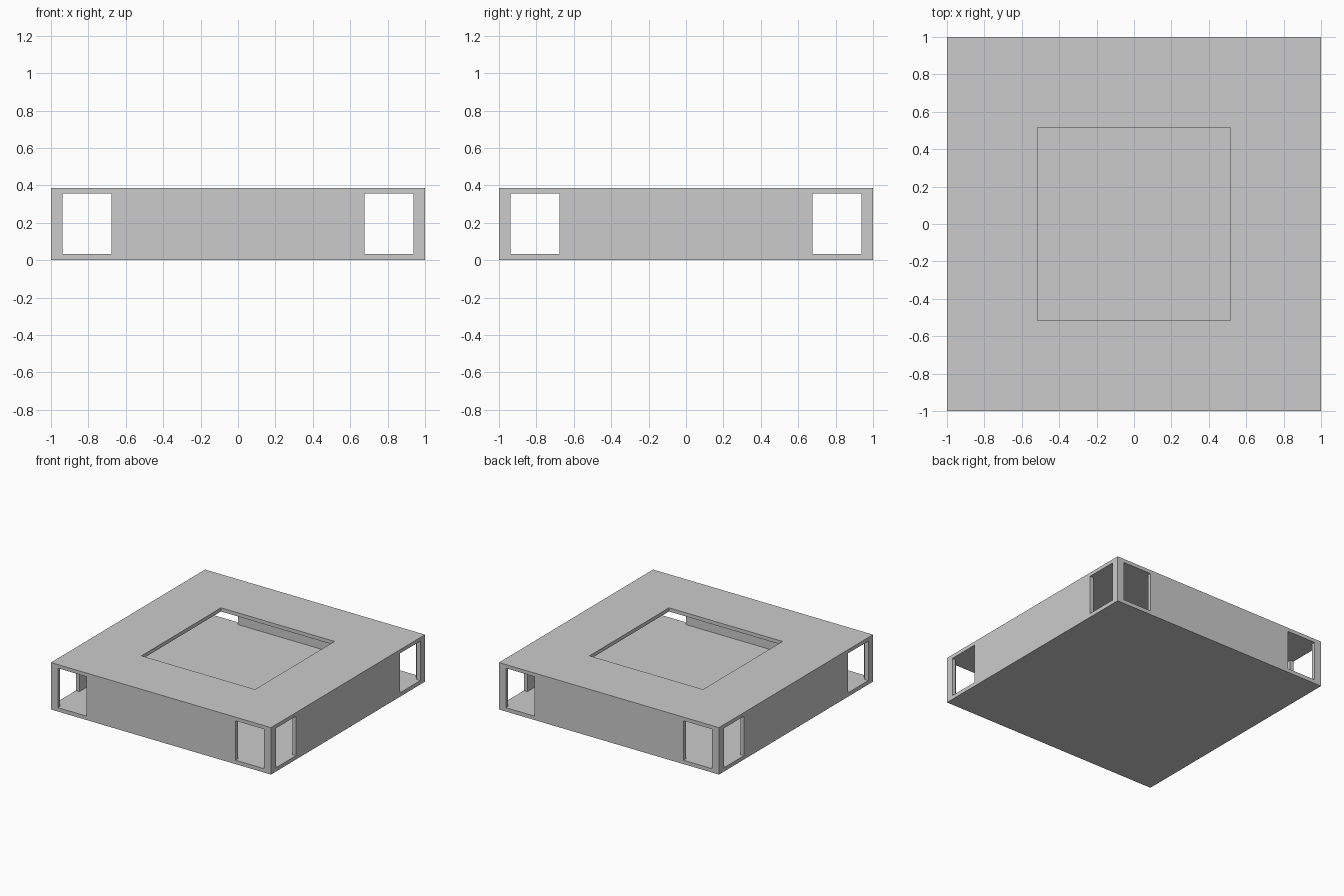
import bpy

if "Cube" in bpy.data.objects:
    bpy.data.objects.remove(bpy.data.objects["Cube"])

H = 0.386            # overall height
T = 0.032            # shell thickness
Z0, Z1 = T, H - T + 0.002   # inner floor and ceiling
WIN_IN, WIN_OUT = 0.677, 0.938   # corner window extent along a wall
HOLE = 0.516         # half size of the roof opening


def box(name, lo, hi):
    """Axis-aligned box between two corners."""
    size = [b - a for a, b in zip(lo, hi)]
    centre = [(a + b) / 2 for a, b in zip(lo, hi)]
    bpy.ops.mesh.primitive_cube_add(size=1, location=centre)
    ob = bpy.context.object
    ob.name = ob.data.name = name
    ob.scale = size
    bpy.ops.object.transform_apply(location=True, rotation=True, scale=True)
    return ob


def cut(target, lo, hi):
    """Subtract a box from the target and discard the cutter."""
    cutter = box("cutter", lo, hi)
    cutter.hide_render = True
    mod = target.modifiers.new("cut", 'BOOLEAN')
    mod.operation = 'DIFFERENCE'
    mod.solver = 'EXACT'
    mod.object = cutter
    bpy.context.view_layer.objects.active = target
    bpy.ops.object.modifier_apply(modifier=mod.name)
    bpy.data.objects.remove(cutter, do_unlink=True)


# Outer block, hollowed to a thin shell
shell = box("pavilion_shell", (-1, -1, 0), (1, 1, H))
inner = 1 - T
cut(shell, (-inner, -inner, Z0), (inner, inner, Z1))

# Square opening in the roof
cut(shell, (-HOLE, -HOLE, H / 2), (HOLE, HOLE, H + 0.2))

# Window pairs at both ends of every wall, cut straight through
for side in (-1, 1):
    a, b = sorted((side * WIN_IN, side * WIN_OUT))
    cut(shell, (a, -1.2, Z0), (b, 1.2, Z1))
    cut(shell, (-1.2, a, Z0), (1.2, b, Z1))
